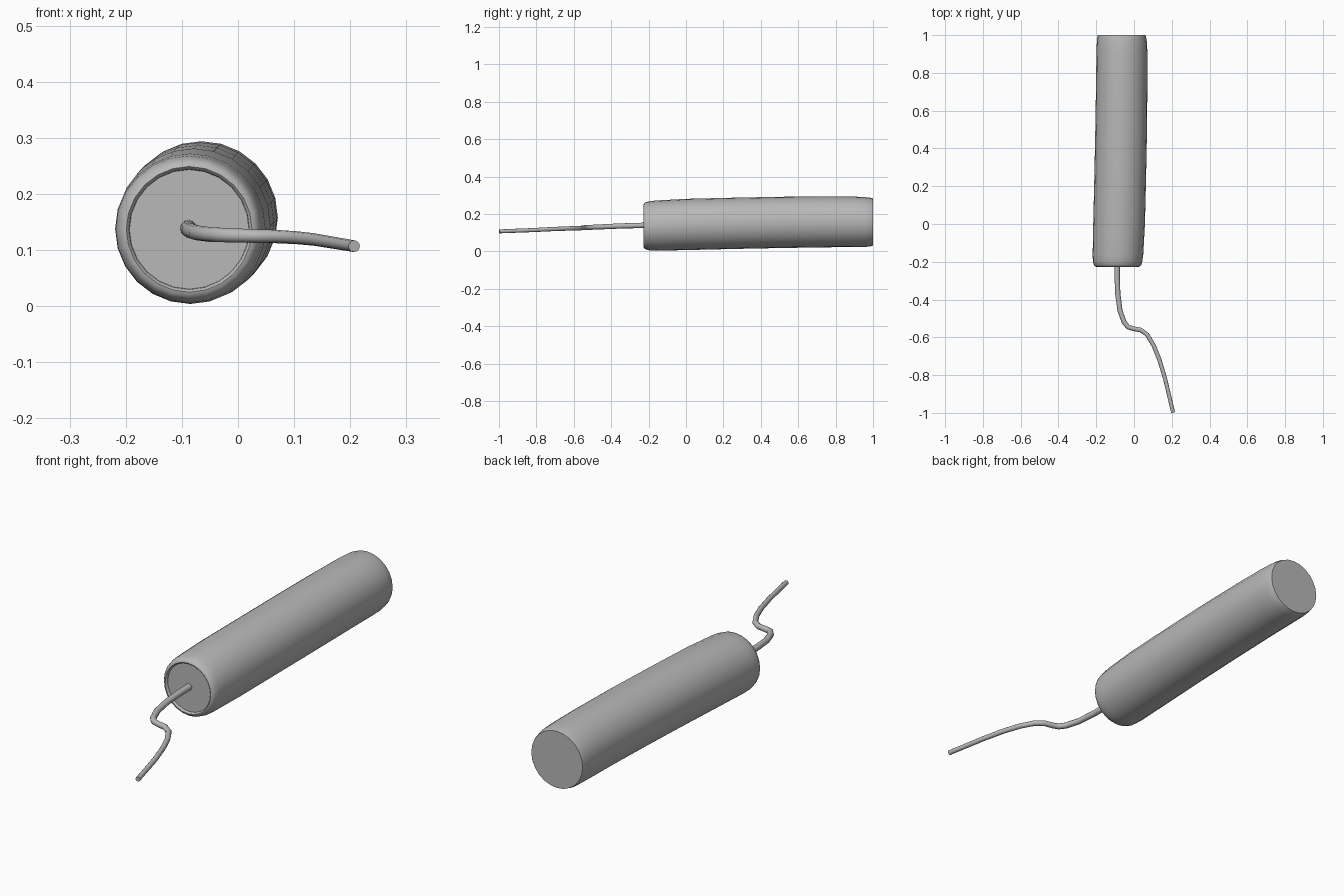
import bpy, bmesh, math
from mathutils import Vector

if "Cube" in bpy.data.objects:
    bpy.data.objects.remove(bpy.data.objects["Cube"])

# Mid-grey surface shared by both parts
grey = bpy.data.materials.new("mid_grey")
grey.diffuse_color = (.48, .48, .48, 1)
grey.use_nodes = True
grey.node_tree.nodes["Principled BSDF"].inputs["Base Color"].default_value = grey.diffuse_color


def finish(name, bm, angle):
    bmesh.ops.recalc_face_normals(bm, faces=bm.faces)
    mesh = bpy.data.meshes.new(name)
    bm.to_mesh(mesh)
    bm.free()
    mesh.materials.append(grey)
    ob = bpy.data.objects.new(name, mesh)
    bpy.context.collection.objects.link(ob)
    bpy.ops.object.select_all(action='DESELECT')
    ob.select_set(True)
    bpy.context.view_layer.objects.active = ob
    bpy.ops.object.shade_smooth_by_angle(angle=math.radians(angle))
    return ob


def loft(name, rings, sides, angle):
    """Skin rings given as (centre, radius, x axis, z axis), capping both ends."""
    bm = bmesh.new()
    loops = []
    for c, r, u, v in rings:
        loops.append([bm.verts.new(c + r * (math.cos(a) * u + math.sin(a) * v))
                      for a in (2 * math.pi * i / sides for i in range(sides))])
    for a, b in zip(loops, loops[1:]):
        for i in range(sides):
            j = (i + 1) % sides
            bm.faces.new((a[i], a[j], b[j], b[i]))
    bm.faces.new(loops[0])
    bm.faces.new(loops[-1])
    return finish(name, bm, angle)


X, Z = Vector((1, 0, 0)), Vector((0, 0, 1))

# Slightly bent tube: recessed front end, rounded rim, flat back; (x, y, z, radius)
tube = [(-.087, -.217, .137, .1065), (-.087, -.223, .137, .1075),
        (-.087, -.227, .137, .112), (-.087, -.225, .137, .119),
        (-.087, -.216, .137, .126), (-.087, -.197, .137, .131),
        (-.085, -.16, .138, .134), (-.079, 0, .144, .137),
        (-.073, .25, .150, .137), (-.068, .5, .155, .137),
        (-.065, .75, .158, .136), (-.064, .9, .158, .135),
        (-.064, .96, .157, .133), (-.065, .99, .157, .129),
        (-.066, 1.0, .157, .126)]
loft("stick_body", [(Vector((x, y, z)), r, X, Z) for x, y, z, r in tube], 24, 40)

# Wavy fuse, tapering towards its tip
path = [Vector(p) for p in [
    (-.089, -.19, .140), (-.089, -.28, .138), (-.086, -.37, .135),
    (-.074, -.46, .131), (-.052, -.52, .128), (-.032, -.545, .127),
    (-.005, -.554, .126), (.035, -.561, .125), (.07, -.586, .124),
    (.105, -.645, .122), (.135, -.72, .119), (.165, -.82, .114),
    (.207, -.998, .107)]]
rings = []
for i, p in enumerate(path):
    t = (path[min(i + 1, len(path) - 1)] - path[max(i - 1, 0)]).normalized()
    u = t.cross(Z).normalized()
    rings.append((p, .0145 - .004 * i / (len(path) - 1), u, u.cross(t)))
loft("fuse", rings, 12, 50)
